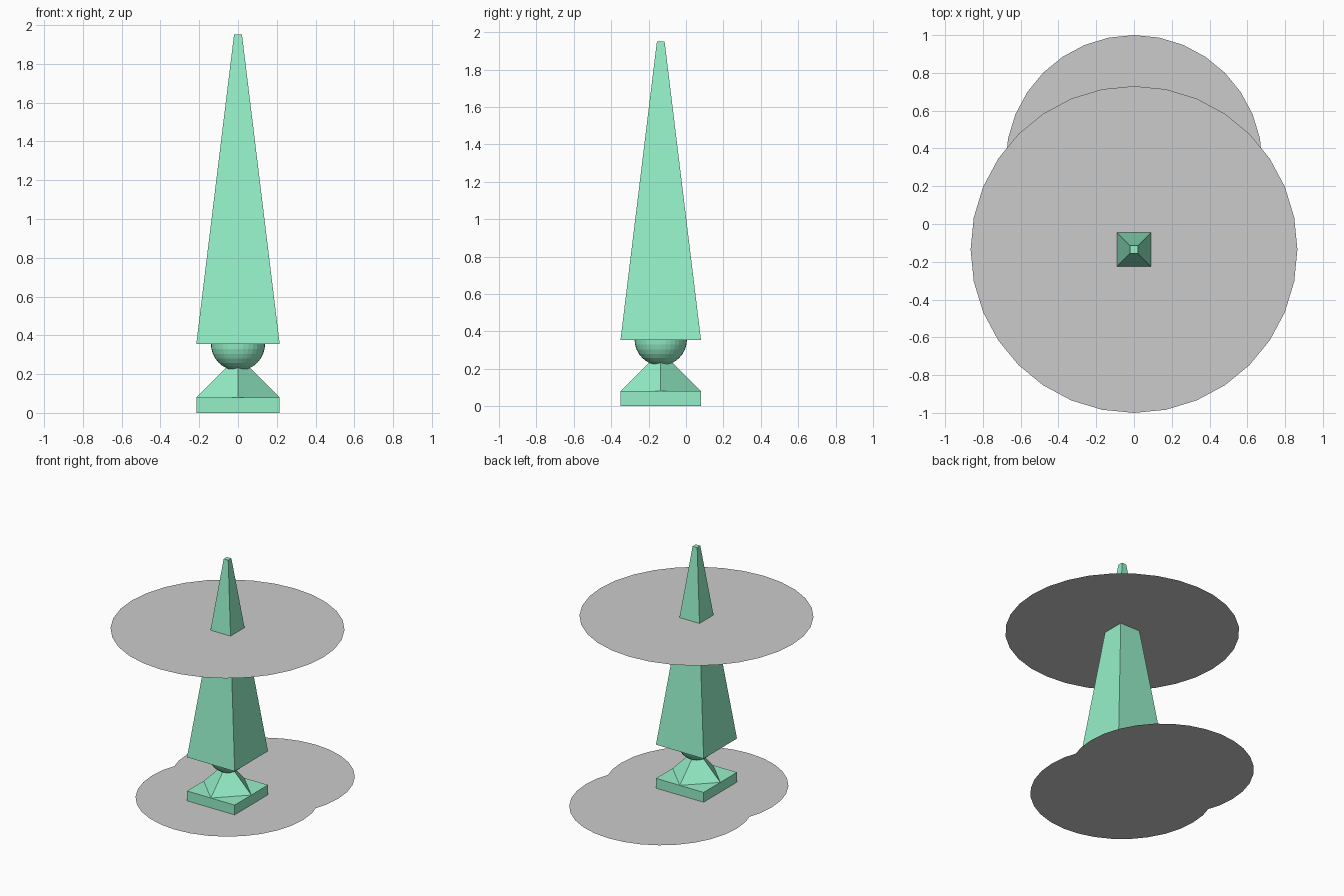
import bpy
from math import pi, sqrt

if "Cube" in bpy.data.objects:
    bpy.data.objects.remove(bpy.data.objects["Cube"])

CY = -0.135      # axis of the monument
HALF = 0.215     # half width of plinth and obelisk foot

green = bpy.data.materials.new("green_stone")
green.diffuse_color = (0.3, 0.87, 0.58, 1)
green.use_nodes = True
green.node_tree.nodes["Principled BSDF"].inputs["Base Color"].default_value = green.diffuse_color


def finish(name, material=green):
    ob = bpy.context.object
    ob.name = name
    if material:
        ob.data.materials.append(material)
    return ob


def tapered(name, sides_turn, r1, r2, z0, z1):
    """Four-sided solid; radii are measured to the corners."""
    bpy.ops.mesh.primitive_cone_add(vertices=4, radius1=r1, radius2=r2, depth=z1 - z0,
                                    location=(0, CY, (z0 + z1) / 2),
                                    rotation=(0, 0, sides_turn))
    return finish(name)


def disc(name, radius, y, z):
    bpy.ops.mesh.primitive_circle_add(vertices=32, radius=radius, fill_type='NGON',
                                      location=(0, y, z))
    return finish(name, None)


# Square plinth with a diamond pyramid on it
tapered("plinth", pi / 4, HALF * sqrt(2), HALF * sqrt(2), 0, 0.08)
tapered("pedestal", 0, HALF, 0, 0.08, 0.295)

# Ball carrying the obelisk
bpy.ops.mesh.primitive_uv_sphere_add(segments=32, ring_count=16, radius=0.14,
                                     location=(0, CY, 0.357))
finish("ball")

# Tall tapering obelisk with a small flat tip
tapered("obelisk", pi / 4, HALF * sqrt(2), 0.0205 * sqrt(2), 0.355, 1.95)

# Thin flat discs: one around the obelisk, two overlapping at the ground
disc("upper_disc", 0.865, CY, 1.377)
disc("ground_disc_front", 0.68, CY, 0)
disc("ground_disc_back", 0.68, 0.32, 0)
